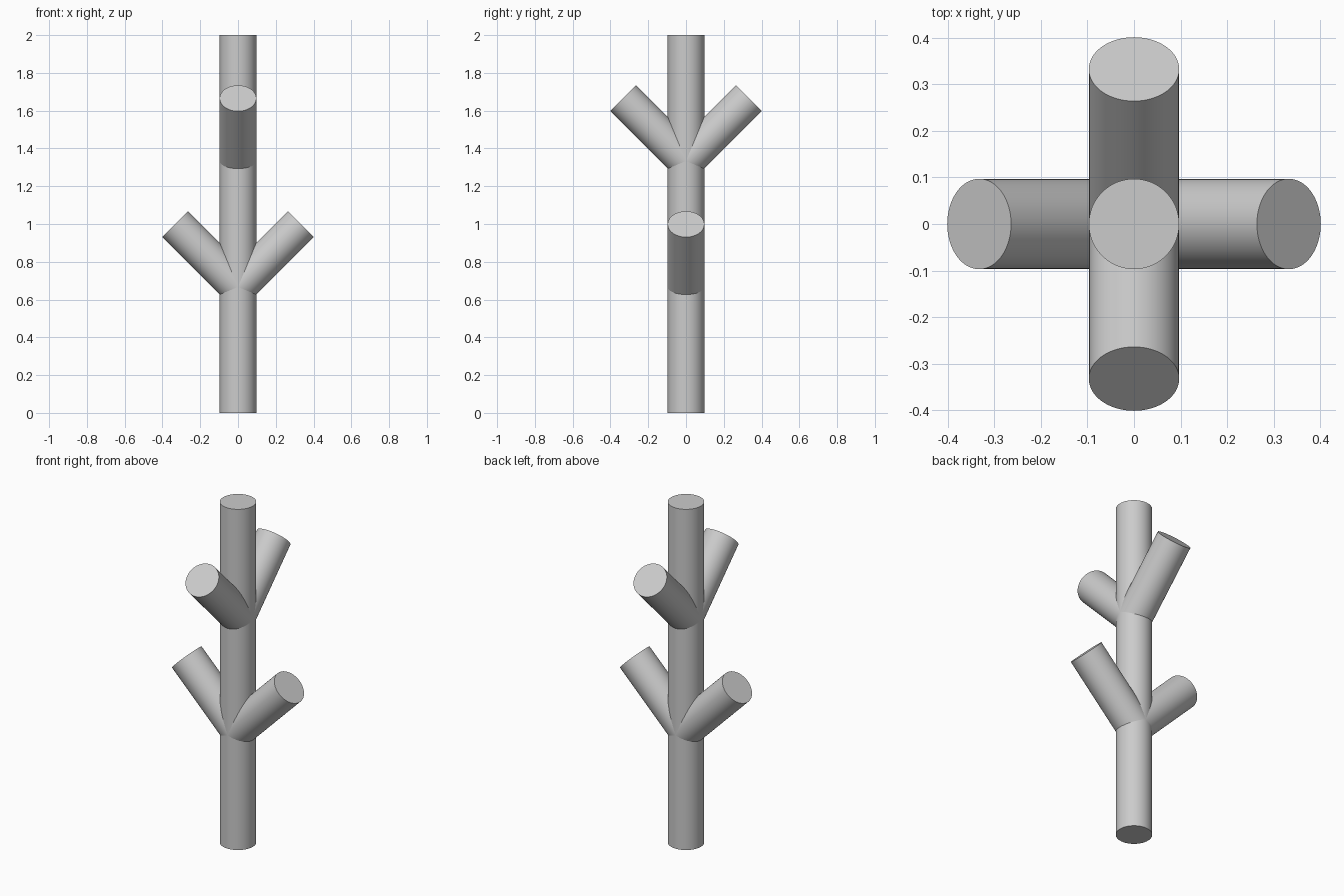
import bpy
from math import radians
from mathutils import Euler, Vector

cube = bpy.data.objects.get("Cube")
if cube:
    bpy.data.objects.remove(cube, do_unlink=True)

RADIUS = 0.097
HEIGHT = 2.0
BRANCH_LENGTH = 0.47

grey = bpy.data.materials.new("plain_grey")
grey.use_nodes = True
grey.diffuse_color = (0.6, 0.6, 0.6, 1)
grey.node_tree.nodes["Principled BSDF"].inputs["Base Color"].default_value = grey.diffuse_color


def rod(name, base, rotation, length):
    """Smooth round rod with flat ends, growing from its base point."""
    centre = Vector(base) + rotation.to_matrix() @ Vector((0, 0, length / 2))
    bpy.ops.mesh.primitive_cylinder_add(
        vertices=64, radius=RADIUS, depth=length, location=centre, rotation=rotation)
    obj = bpy.context.object
    obj.name = name
    obj.data.materials.append(grey)
    bpy.ops.object.shade_smooth_by_angle(angle=radians(30))


# Upright trunk
rod("trunk", (0, 0, 0), Euler((0, 0, 0)), HEIGHT)

# Branch pairs at one third and two thirds of the height, tilted 45 degrees
branches = (
    ("lower_left_branch", 1, 0),
    ("lower_right_branch", 1, 180),
    ("upper_back_branch", 2, 90),
    ("upper_front_branch", 2, 270),
)
for name, third, heading in branches:
    rod(name, (0, 0, HEIGHT * third / 3),
        Euler((0, radians(45), radians(heading))), BRANCH_LENGTH)
